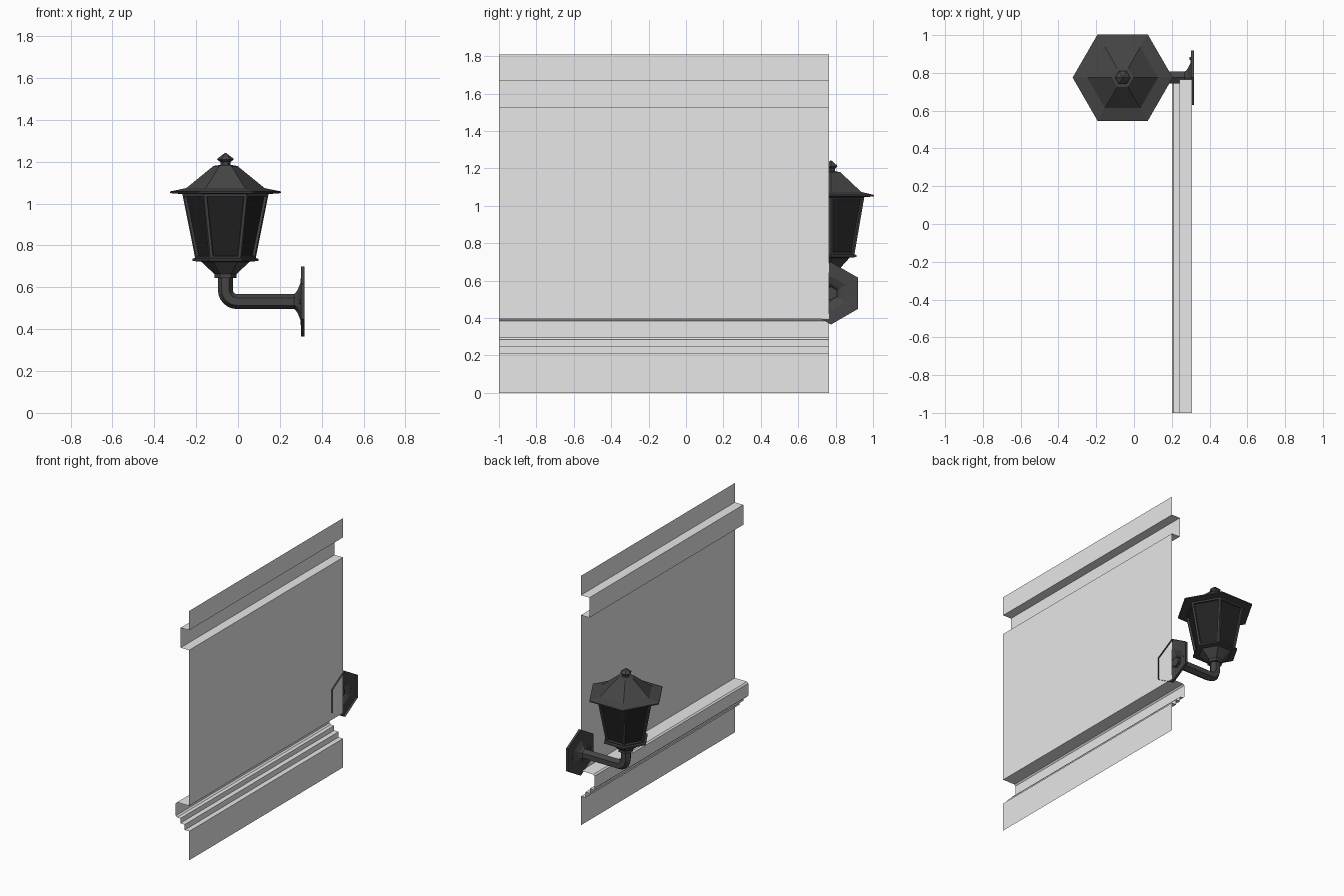
import bpy, bmesh, math
from mathutils import Vector

if "Cube" in bpy.data.objects:
    bpy.data.objects.remove(bpy.data.objects["Cube"], do_unlink=True)

X, Y, Z = Vector((1, 0, 0)), Vector((0, 1, 0)), Vector((0, 0, 1))
CENTRE = Vector((-0.06, 0.775, 0))      # lantern axis
ARM_Z = 0.532                           # height of the arm and wall plate


def material(name, value):
    mat = bpy.data.materials.new(name)
    mat.use_nodes = True
    colour = (value, value, value, 1)
    mat.diffuse_color = colour
    mat.node_tree.nodes["Principled BSDF"].inputs["Base Color"].default_value = colour
    return mat


plaster = material("light grey plaster", 0.8)
iron = material("dark iron", 0.06)
glass = material("black glass", 0.016)


def finish(name, bm, *mats):
    mesh = bpy.data.meshes.new(name)
    bmesh.ops.recalc_face_normals(bm, faces=bm.faces)
    bm.to_mesh(mesh)
    bm.free()
    for mat in mats:
        mesh.materials.append(mat)
    obj = bpy.data.objects.new(name, mesh)
    bpy.context.collection.objects.link(obj)
    return obj


def loft(rings, cap_start=True, cap_end=True):
    """Hexagonal skin through rings given as (centre, u, v, radius)."""
    bm = bmesh.new()
    loops = []
    for c, u, v, r in rings:
        angles = [math.tau * i / 6 for i in range(6)]
        loops.append([bm.verts.new(c + r * (math.cos(a) * u + math.sin(a) * v)) for a in angles])
    for a, b in zip(loops, loops[1:]):
        for i in range(6):
            j = (i + 1) % 6
            bm.faces.new((a[i], a[j], b[j], b[i]))
    if cap_start:
        bm.faces.new(loops[0][::-1])
    if cap_end:
        bm.faces.new(loops[-1])
    return bm


def upright(profile):
    return [(CENTRE + z * Z, X, Y, r) for r, z in profile]


# Wall: one thin moulded sheet, extruded along y
profile = [(0.308, 1.81), (0.308, 1.67), (0.24, 1.67), (0.24, 1.525), (0.308, 1.525),
           (0.308, 0.395), (0.21, 0.395), (0.2, 0.385), (0.2, 0.295), (0.21, 0.285),
           (0.237, 0.285), (0.237, 0.25), (0.272, 0.25), (0.272, 0.21), (0.308, 0.21),
           (0.308, 0)]
bm = bmesh.new()
front = [bm.verts.new((x, -1, z)) for x, z in profile]
back = [bm.verts.new((x, 0.765, z)) for x, z in profile]
for i in range(len(profile) - 1):
    bm.faces.new((front[i], front[i + 1], back[i + 1], back[i]))
finish("moulded_wall", bm, plaster)

# Lantern roof with flared brim
finish("lantern_roof", loft(upright([(0.2, 1.045), (0.265, 1.05), (0.265, 1.058),
                                     (0.187, 1.074), (0.057, 1.18), (0.024, 1.185)])), iron)

# Finial
finish("roof_finial", loft(upright([(0.024, 1.18), (0.024, 1.198), (0.04, 1.211),
                                    (0.036, 1.217), (0.004, 1.241)])), iron)

# Lantern body with inset glass panes
bm = loft(upright([(0.144, 0.735), (0.206, 1.047)]))
sides = [f for f in bm.faces if len(f.verts) == 4]
bmesh.ops.recalc_face_normals(bm, faces=bm.faces)
bmesh.ops.inset_individual(bm, faces=sides, thickness=0.018)
bmesh.ops.inset_individual(bm, faces=sides, thickness=0.003, depth=-0.012)
for f in sides:
    f.material_index = 1
finish("lantern_body", bm, iron, glass)

# Lantern base and collar
finish("lantern_base", loft(upright([(0.053, 0.645), (0.053, 0.663), (0.115, 0.722),
                                     (0.158, 0.726), (0.158, 0.736), (0.14, 0.742)])), iron)

# Bent arm
BEND = 0.055
hub = CENTRE + Vector((BEND, 0, ARM_Z + BEND))
rings = [(CENTRE + 0.655 * Z, -X, Y, 0.036)]
for i in range(7):
    t = math.pi * (1 + i / 12)
    n = math.cos(t) * X + math.sin(t) * Z
    rings.append((hub + BEND * n, n, Y, 0.036))
rings.append((Vector((0.29, CENTRE.y, ARM_Z)), -Z, Y, 0.036))
finish("bent_arm", loft(rings), iron)

# Hollow wall plate, open at the back
plate = [(0.036, 0.268), (0.045, 0.278), (0.058, 0.286), (0.09, 0.299),
         (0.167, 0.302), (0.167, 0.318)]
finish("wall_plate", loft([(Vector((x, CENTRE.y, ARM_Z)), Z, Y, r) for r, x in plate],
                          False, False), iron)

# Plate screws
for side, label in ((-1, "front"), (1, "back")):
    at = Vector((0, CENTRE.y + side * 0.1, ARM_Z))
    finish(label + "_screw", loft([(at + x * X, Z, Y, 0.009) for x in (0.294, 0.304)]), iron)
